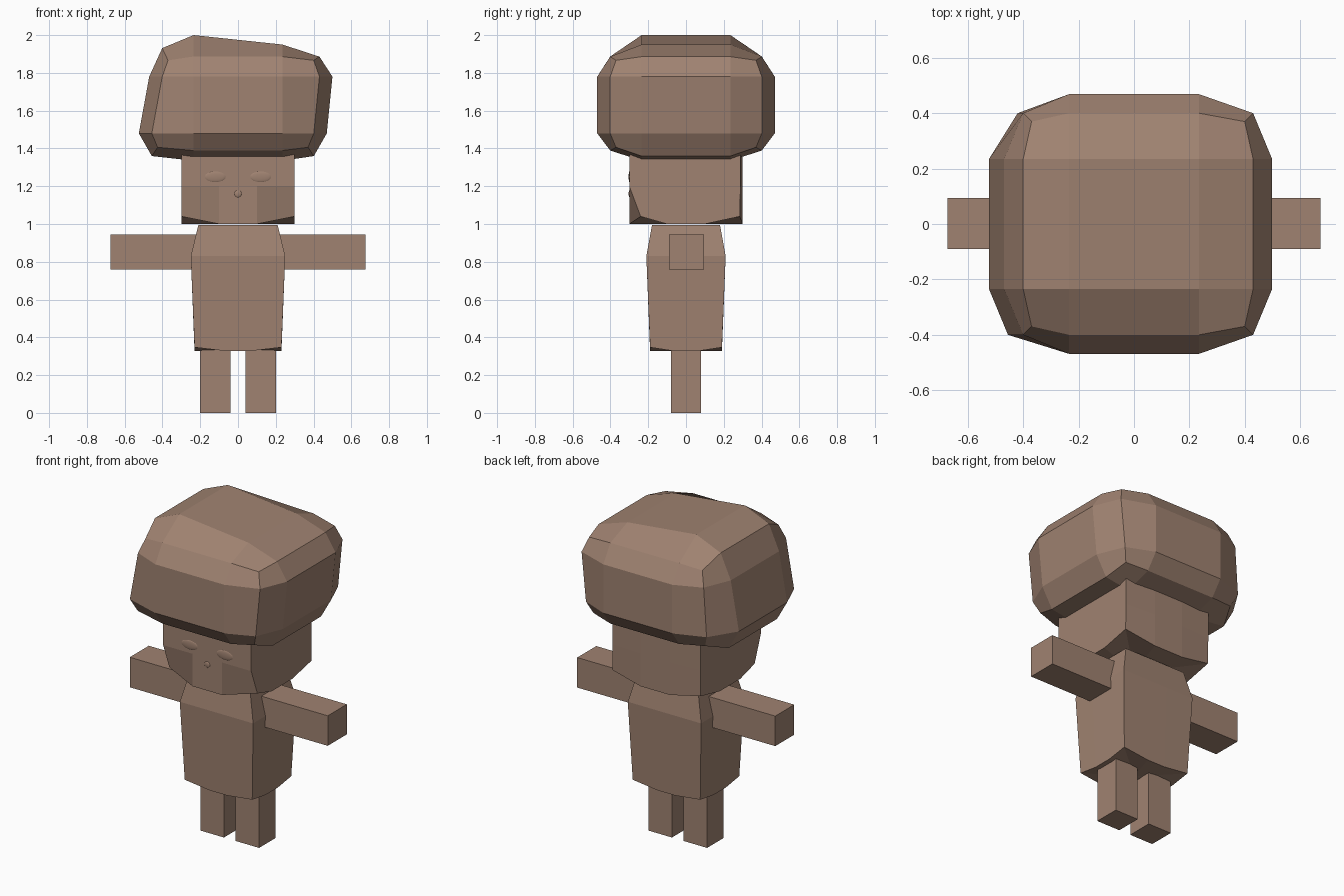
import bpy, bmesh, math
from mathutils import Matrix

if "Cube" in bpy.data.objects:
    bpy.data.objects.remove(bpy.data.objects["Cube"])

clay = bpy.data.materials.new("clay brown")
clay.diffuse_color = (0.35, 0.225, 0.165, 1)
clay.use_nodes = True
clay.node_tree.nodes["Principled BSDF"].inputs["Base Color"].default_value = clay.diffuse_color


def add_object(name, bm):
    bmesh.ops.recalc_face_normals(bm, faces=bm.faces)
    mesh = bpy.data.meshes.new(name)
    bm.to_mesh(mesh)
    bm.free()
    mesh.materials.append(clay)
    ob = bpy.data.objects.new(name, mesh)
    bpy.context.collection.objects.link(ob)
    return ob


def box(name, lo, hi):
    bm = bmesh.new()
    bmesh.ops.create_cube(bm, size=1)
    for v in bm.verts:
        v.co = [(a + b) / 2 + c * (b - a) for a, b, c in zip(lo, hi, v.co)]
    return add_object(name, bm)


def block(name, levels, mid):
    """Stack of square rings: (half x, half y, z, corner lift, front corner inset, back corner inset)."""
    bm = bmesh.new()
    rings = []
    for hx, hy, z, lift, front, back in levels:
        pts = []
        for sx, sy in ((-1, -1), (1, -1), (1, 1), (-1, 1)):
            inset = front if sy < 0 else back
            corner = (sx * hx, sy * (hy - inset), z + lift)
            on_y_side = (sx * mid, sy * hy, z)
            on_x_side = (sx * hx, sy * mid, z)
            # keep the points running counter-clockwise
            pts += [on_x_side, corner, on_y_side] if sx == sy else [on_y_side, corner, on_x_side]
        rings.append([bm.verts.new(p) for p in pts])
    n = len(rings[0])
    for a, b in zip(rings, rings[1:]):
        for i in range(n):
            j = (i + 1) % n
            bm.faces.new((a[i], a[j], b[j], b[i]))
    for ring, level in ((rings[0], levels[0]), (rings[-1], levels[-1])):
        centre = bm.verts.new((0, 0, level[2]))
        for i in range(n):
            bm.faces.new((ring[i], ring[(i + 1) % n], centre))
    return add_object(name, bm)


# Head and torso, with raised bottom corners
block("head", [(.30, .30, 1.0, .04, .06, .015), (.30, .30, 1.2, 0, 0, .012),
               (.30, .30, 1.6, 0, 0, .01)], .1)
block("torso", [(.23, .19, .327, .02, 0, 0), (.25, .21, .83, 0, 0, 0),
                (.21, .18, .995, 0, 0, 0)], .06)

# Arms and legs
for side, s in (("left", -1), ("right", 1)):
    x0, x1 = sorted((s * .2, s * .675))
    box(side + "_arm", (x0, -.09, .76), (x1, .095, .945))
    x0, x1 = sorted((s * .04, s * .2))
    box(side + "_leg", (x0, -.08, 0), (x1, .08, .37))

# Hair: rounded cube, then leaned and stretched
H, R = .47, .235
bm = bmesh.new()
bmesh.ops.create_cube(bm, size=2 * H)
bmesh.ops.bevel(bm, geom=bm.edges[:], offset=R, offset_type='OFFSET',
                segments=2, profile=.5, affect='EDGES')


def hair_height(x, y, z):
    top = 2.0 if x < 0 else 1.95
    shoulder = 1.93 if x < -.3 and abs(y) < .3 else 1.885
    rim = 1.39 if abs(y) > .3 else 1.36
    steps = [(-H, 1.335), (-.4, rim), (-R, 1.48), (R, 1.78), (.4, shoulder), (H, top)]
    for (a, za), (b, zb) in zip(steps, steps[1:]):
        if z <= b + 1e-4:
            return za + (zb - za) * (z - a) / (b - a)
    return top


for v in bm.verts:
    x, y, z = v.co
    v.co.z = hair_height(x, y, z)
    if x < -.3 and z < 0:
        v.co.x -= .055 if y < .3 else .02
    if x > .3 and z > 0:
        v.co.x += .03
add_object("hair", bm)

# Shallow face relief: closed eyelids, nose and mouth
for name, x, z, w, h in (("left_eyelid", -.12, 1.25, .06, .03), ("right_eyelid", .12, 1.25, .06, .03),
                         ("nose", 0, 1.16, .02, .02), ("mouth", 0, 1.08, .05, .012)):
    bm = bmesh.new()
    bmesh.ops.create_uvsphere(bm, u_segments=16, v_segments=8, radius=1)
    bmesh.ops.transform(bm, verts=bm.verts, matrix=Matrix.Translation(
        (x, -.298 if z > 1.1 else -.292, z)) @ Matrix.Diagonal((w, .006, h, 1)))
    ob = add_object(name, bm)
    for p in ob.data.polygons:
        p.use_smooth = True
